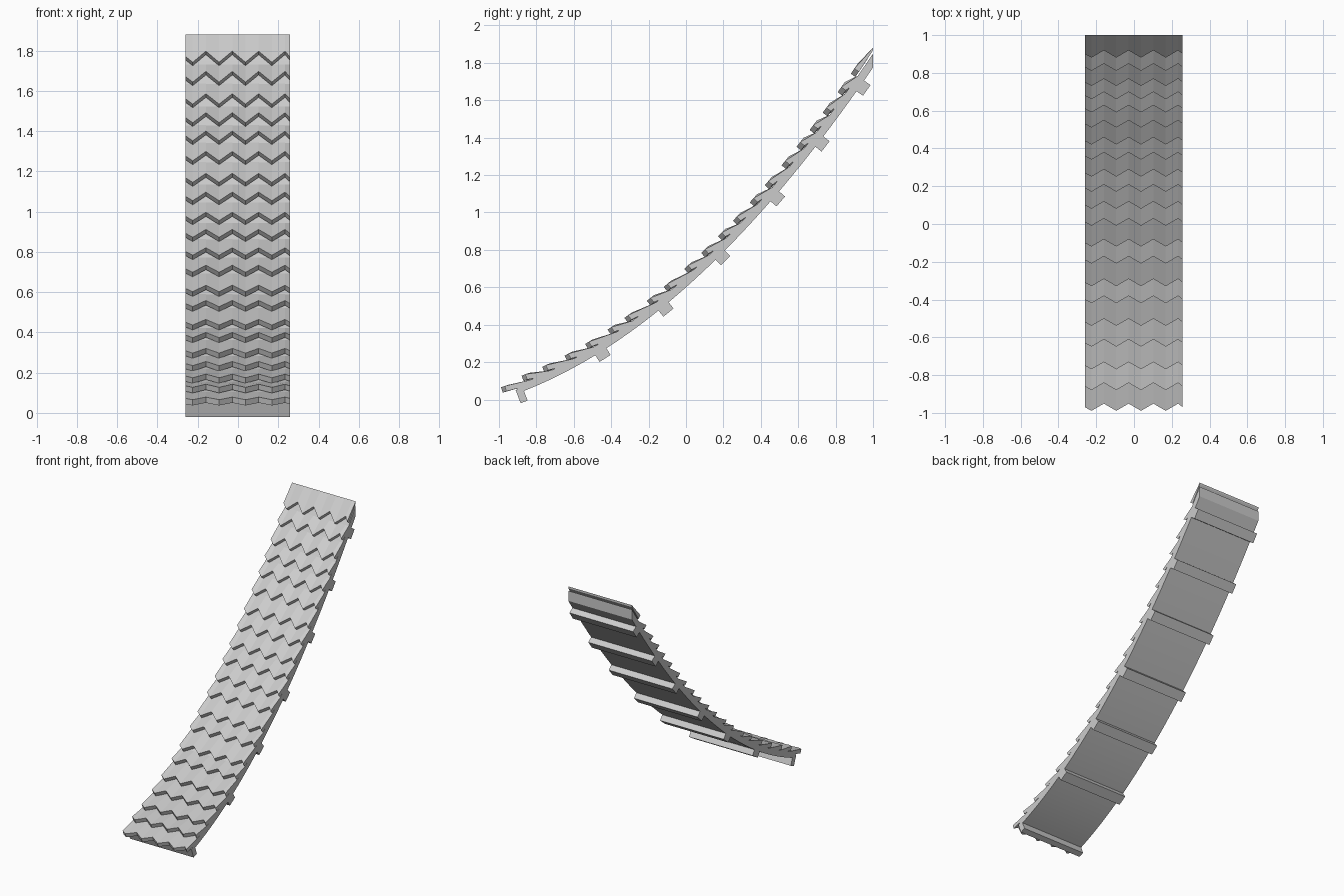
import bpy
import math

cube = bpy.data.objects.get("Cube")
if cube:
    bpy.data.objects.remove(cube, do_unlink=True)

LEFT, RIGHT = 0.258, -0.26

grey = bpy.data.materials.new("plain grey")
grey.use_nodes = True
grey.diffuse_color = (0.6, 0.6, 0.6, 1)
grey.node_tree.nodes["Principled BSDF"].inputs["Base Color"].default_value = (0.6, 0.6, 0.6, 1)


# Sweep of the roof: underside height, slope, and unit normal
def height(y):
    return 0.6 + 0.888 * y + 0.287 * y * y


def slope(y):
    return 0.888 + 0.574 * y


def normal(y):
    k = math.hypot(1, slope(y))
    return -slope(y) / k, 1 / k


def raised(y, off):
    """Point above y, at distance off from the underside."""
    return y, height(y) + off * math.hypot(1, slope(y))


def sunk(point, y, depth):
    """Move a point down along the local normal, staying inside the back end."""
    ny, nz = normal(y)
    return min(point[0] - ny * depth, 1.0), point[1] - nz * depth


def loft(name, sections):
    """Join (x, outline) sections of equal size into a closed solid."""
    n = len(sections[0][1])
    verts = [(x, y, z) for x, outline in sections for y, z in outline]
    faces = [tuple(range(n)), tuple(reversed(range(len(verts) - n, len(verts))))]
    for s in range(len(sections) - 1):
        a, b = s * n, (s + 1) * n
        for i in range(n):
            j = (i + 1) % n
            faces.append((a + j, a + i, b + i, b + j))
    mesh = bpy.data.meshes.new(name)
    mesh.from_pydata(verts, [], faces)
    mesh.materials.append(grey)
    obj = bpy.data.objects.new(name, mesh)
    bpy.context.collection.objects.link(obj)
    bpy.ops.object.select_all(action='DESELECT')
    obj.select_set(True)
    bpy.context.view_layer.objects.active = obj
    bpy.ops.object.mode_set(mode='EDIT')
    bpy.ops.mesh.select_all(action='SELECT')
    bpy.ops.mesh.normals_make_consistent(inside=False)
    bpy.ops.object.mode_set(mode='OBJECT')
    return obj


def bar(name, y, width, top, bottom):
    """Batten across the roof, square to the slope at y."""
    ny, nz = normal(y)
    outline = []
    for along, off in ((-1, top), (1, top), (1, bottom), (-1, bottom)):
        t = along * width / 2
        outline.append((y + t * nz + off * ny, height(y) - t * ny + off * nz))
    return loft(name, [(RIGHT, outline), (LEFT, outline)])


# Curved deck
STEPS = 32
ys = [-0.9 + 1.9 * i / STEPS for i in range(STEPS + 1)]
deck_outline = [raised(y, 0) for y in ys] + [raised(y, 0.042) for y in reversed(ys)]
deck = loft("deck", [(RIGHT, deck_outline), (LEFT, deck_outline)])
bpy.ops.object.shade_smooth_by_angle(angle=math.radians(30))

# Battens under the deck
for i, y in enumerate((-0.455, -0.12, 0.183, 0.475, 0.713, 0.932)):
    bar(f"batten_{i + 1}", y, 0.07, 0.01, -0.042)
bar("eave_board", -0.885, 0.04, 0.02, -0.055)

# Shingle courses with a zigzag lower edge
columns = [(RIGHT, 0)] + [(-0.225 + 0.0655 * i, 1 if i % 2 else -1) for i in range(8)]
columns.append((LEFT, 0))
courses = [-0.97, -0.86, -0.75, -0.63, -0.52, -0.40, -0.31, -0.19, -0.10, 0.01, 0.10,
           0.19, 0.27, 0.36, 0.44, 0.53, 0.61, 0.68, 0.75, 0.83, 0.90]
for i, edge in enumerate(courses):
    last = i == len(courses) - 1
    pitch = 0.1 if last else courses[i + 1] - edge
    head = 1.0 if last else edge + 1.3 * pitch
    tip_off = 0.06 if i == 0 else 0.08
    head_off = 0.06 if last else 0.041
    sections = []
    for x, wave in columns:
        tip_y = edge + 0.019 * wave
        tip, top = raised(tip_y, tip_off), raised(head, head_off)
        sections.append((x, [tip, top, sunk(top, head, 0.025), sunk(tip, tip_y, 0.03)]))
    loft(f"shingle_course_{i + 1}", sections)
